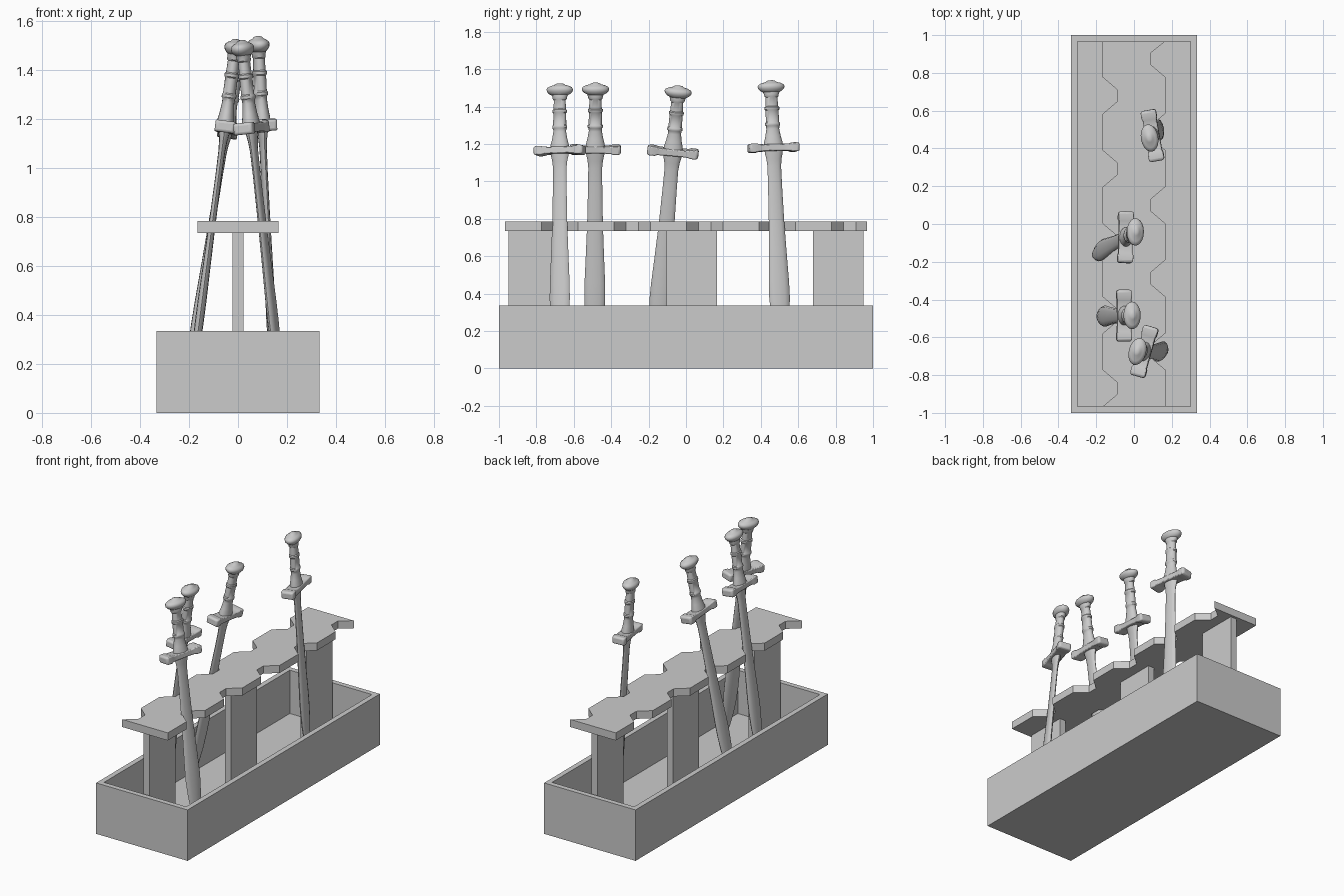
import bpy, bmesh, math
from mathutils import Vector, Matrix

if "Cube" in bpy.data.objects:
    bpy.data.objects.remove(bpy.data.objects["Cube"])


def finish(name, bm):
    bmesh.ops.recalc_face_normals(bm, faces=bm.faces)
    me = bpy.data.meshes.new(name)
    bm.to_mesh(me)
    bm.free()
    ob = bpy.data.objects.new(name, me)
    bpy.context.collection.objects.link(ob)
    return ob


def smooth(ob, deg=40):
    bpy.ops.object.select_all(action='DESELECT')
    ob.select_set(True)
    bpy.context.view_layer.objects.active = ob
    bpy.ops.object.shade_smooth_by_angle(angle=math.radians(deg))


def box(name, x0, x1, y0, y1, z0, z1):
    bm = bmesh.new()
    bmesh.ops.create_cube(bm, size=1)
    for v in bm.verts:
        v.co = Vector(((x0 + x1) / 2 + v.co.x * (x1 - x0),
                       (y0 + y1) / 2 + v.co.y * (y1 - y0),
                       (z0 + z1) / 2 + v.co.z * (z1 - z0)))
    return finish(name, bm)


def loft(name, rows, n, matrix):
    """Skin elliptical (or square, n=4) rings: rows of (height, half x, half y)."""
    bm = bmesh.new()
    k = math.sqrt(2) if n == 4 else 1
    off = math.pi / 4 if n == 4 else 0
    rings = []
    for s, rx, ry in rows:
        rings.append([bm.verts.new(matrix @ Vector((
            k * rx * math.cos(off + 2 * math.pi * i / n),
            k * ry * math.sin(off + 2 * math.pi * i / n), s))) for i in range(n)])
    for a, b in zip(rings, rings[1:]):
        for i in range(n):
            j = (i + 1) % n
            bm.faces.new((a[i], a[j], b[j], b[i]))
    bm.faces.new(rings[0])
    bm.faces.new(rings[-1])
    return finish(name, bm)


# open trough: outer box with the top inset and pushed down
trough = box("trough", -0.333, 0.333, -1, 1, 0, 0.335)
bm = bmesh.new()
bm.from_mesh(trough.data)
bm.normal_update()
top = [f for f in bm.faces if f.normal.z > 0.9]
bmesh.ops.inset_region(bm, faces=top, thickness=0.048)
inner = bmesh.ops.extrude_face_region(bm, geom=top)
bmesh.ops.translate(bm, vec=(0, 0, -0.285),
                    verts=[g for g in inner['geom'] if isinstance(g, bmesh.types.BMVert)])
bmesh.ops.delete(bm, geom=[f for f in top if f.is_valid], context='FACES')
bmesh.ops.recalc_face_normals(bm, faces=bm.faces)
bm.to_mesh(trough.data)
bm.free()

# three upright support boards
for i, y in enumerate((-0.815, 0.03, 0.815)):
    box(f"support_{i + 1}", -0.022, 0.022, y - 0.135, y + 0.135, 0.05, 0.736)

# rack board with staggered notches along both edges
H, D, L = 0.166, 0.091, 0.967
pts = [(H, -L)]
for i in range(5):
    c = -0.675 + 0.3875 * i
    pts += [(H, c - .097), (D, c - .033), (D, c + .033), (H, min(c + .097, L))]
pts.append((-H, L))
for i in range(5):
    c = 0.68 - 0.3875 * i
    pts += [(-H, c + .097), (-D, c + .033), (-D, c - .033), (-H, max(c - .097, -L))]
bm = bmesh.new()
face = bm.faces.new([bm.verts.new((x, y, 0.735)) for x, y in pts])
ext = bmesh.ops.extrude_face_region(bm, geom=[face])
bmesh.ops.translate(bm, vec=(0, 0, 0.05),
                    verts=[g for g in ext['geom'] if isinstance(g, bmesh.types.BMVert)])
bmesh.ops.remove_doubles(bm, verts=bm.verts, dist=1e-4)
finish("notched_rack", bm)

# sword profiles, measured along the blade axis from the guard centre
BLADE = [(-1.10, .003, .005), (-1.06, .008, .020), (-.99, .013, .037), (-.90, .017, .050),
         (-.80, .018, .056), (-.72, .018, .055), (-.58, .016, .049), (-.40, .014, .042),
         (-.20, .013, .038), (-.10, .014, .037), (-.06, .017, .041), (-.03, .022, .048),
         (0, .024, .05)]
GRIP = [(0, .036, .053), (.03, .034, .050), (.06, .029, .042), (.10, .025, .035),
        (.115, .026, .036), (.12, .030, .041), (.132, .030, .041), (.137, .026, .036),
        (.20, .026, .035), (.205, .030, .040), (.217, .030, .040), (.222, .025, .034),
        (.27, .024, .032), (.275, .028, .038), (.287, .028, .040), (.30, .030, .046)]
POMMEL = [(.295, .026, .040), (.304, .036, .058), (.316, .044, .070), (.328, .046, .073),
          (.338, .042, .068), (.346, .032, .052), (.351, .022, .032), (.358, .016, .022),
          (.361, .006, .008)]
HALF_GUARD = [(.05, .037, .018), (.085, .037, .020), (.095, .041, .024),
              (.128, .041, .024), (.137, .033, .018)]
GUARD = [(-s, a, b) for s, a, b in reversed(HALF_GUARD)] + HALF_GUARD


def sword(i, guard, low, yaw):
    g = Vector(guard)
    z = (g - Vector(low)).normalized()
    y = Vector((-math.sin(math.radians(yaw)), math.cos(math.radians(yaw)), 0))
    x = y.cross(z).normalized()
    y = z.cross(x)
    m = Matrix.Translation(g) @ Matrix((x, y, z)).transposed().to_4x4()
    smooth(loft(f"sword_{i}_blade", BLADE, 12, m))
    smooth(loft(f"sword_{i}_grip", GRIP, 20, m))
    smooth(loft(f"sword_{i}_pommel", POMMEL, 20, m))
    bar = loft(f"sword_{i}_guard", GUARD, 4, m @ Matrix.Rotation(-math.pi / 2, 4, 'X'))
    bev = bar.modifiers.new("soft_edges", 'BEVEL')
    bev.width, bev.segments = 0.006, 2
    smooth(bar, 30)


# guard centre, point where the blade crosses the trough rim, turn about z
sword(1, (0.055, -0.675, 1.165), (0.148, -0.675, 0.335), -16)
sword(2, (-0.053, -0.485, 1.170), (-0.163, -0.488, 0.335), 0)
sword(3, (-0.045, -0.070, 1.157), (-0.178, -0.142, 0.335), -2)
sword(4, (0.098, 0.468, 1.180), (0.138, 0.502, 0.335), 10)
